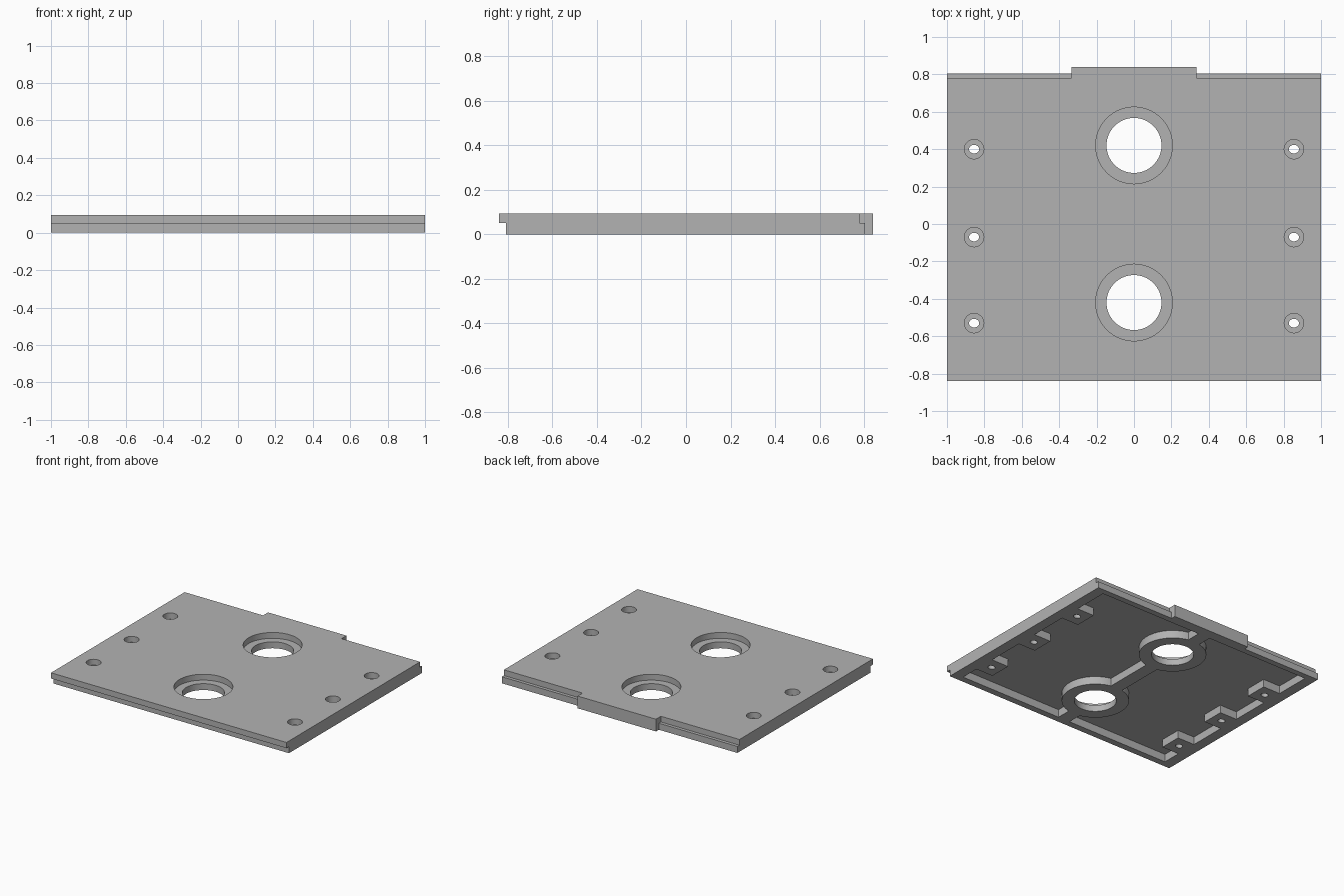
import bpy
import bmesh
from mathutils import Matrix, Vector

if "Cube" in bpy.data.objects:
    bpy.data.objects.remove(bpy.data.objects["Cube"], do_unlink=True)

HEIGHT = 0.094
STEP = 0.05          # height of the edge rebates
POCKET = 0.06        # depth of the underside pocket
BORE = 0.045         # depth of the counterbores
HOLE_Y = (-0.42, 0.42)
SCREW_X = 0.855
SCREW_Y = (-0.53, -0.07, 0.40)


def make_object(name, bm):
    mesh = bpy.data.meshes.new(name)
    bm.to_mesh(mesh)
    bm.free()
    obj = bpy.data.objects.new(name, mesh)
    bpy.context.collection.objects.link(obj)
    return obj


def box(name, x0, x1, y0, y1, z0, z1):
    lo, hi = Vector((x0, y0, z0)), Vector((x1, y1, z1))
    bm = bmesh.new()
    bmesh.ops.create_cube(bm, size=1)
    bmesh.ops.scale(bm, vec=hi - lo, verts=bm.verts)
    bmesh.ops.translate(bm, vec=(lo + hi) / 2, verts=bm.verts)
    return make_object(name, bm)


def cylinder(name, x, y, z0, z1, rx, ry=None, sides=64):
    bm = bmesh.new()
    place = Matrix.Translation((x, y, (z0 + z1) / 2))
    place = place @ Matrix.Diagonal((rx, ry or rx, z1 - z0, 1))
    bmesh.ops.create_cone(bm, cap_ends=True, segments=sides, radius1=1,
                          radius2=1, depth=1, matrix=place)
    return make_object(name, bm)


def cut(target, cutters):
    """Subtract each cutter, keep the result and discard the cutters."""
    for c in cutters:
        c.hide_render = True
        mod = target.modifiers.new("cut", "BOOLEAN")
        mod.operation = "DIFFERENCE"
        mod.solver = "EXACT"
        mod.object = c
    bpy.context.view_layer.update()
    graph = bpy.context.evaluated_depsgraph_get()
    result = bpy.data.meshes.new_from_object(target.evaluated_get(graph))
    target.modifiers.clear()
    target.data = result
    for c in cutters:
        bpy.data.objects.remove(c, do_unlink=True)


# Solid plate, with rebates under the front edge and beside the rear tab
plate = box("cover_plate", -1, 1, -0.84, 0.84, 0, HEIGHT)
rebates = [box("front_rebate", -2, 2, -2, -0.81, -1, STEP)]
for side in (-1, 1):
    x0, x1 = sorted((side * 0.333, side * 2))
    rebates.append(box("rear_notch", x0, x1, 0.805, 2, -1, 1))
    rebates.append(box("rear_rebate", x0, x1, 0.78, 2, STEP, 1))
cut(plate, rebates)

# Underside pocket, leaving a centre rib, hole rings and screw bosses
pocket = box("pocket", -0.92, 0.92, -0.76, 0.76, -0.1, POCKET)
kept = [box("centre_rib", -0.05, 0.05, -1, 1, -1, 1)]
for y in HOLE_Y:
    kept.append(cylinder("hole_ring", 0, y, -1, 1, 0.235))
for side in (-1, 1):
    for y in SCREW_Y:
        x0, x1 = sorted((side * 0.775, side * 1.2))
        kept.append(box("screw_boss", x0, x1, y - 0.085, y + 0.085, -1, 1))
cut(pocket, kept)
cut(plate, [pocket])

# Counterbored large holes and screw holes
holes = []
for y in HOLE_Y:
    holes.append(cylinder("large_bore", 0, y, HEIGHT - BORE, 1, 0.205))
    holes.append(cylinder("large_hole", 0, y, -1, 1, 0.147))
for x in (-SCREW_X, SCREW_X):
    for y in SCREW_Y:
        holes.append(cylinder("screw_bore", x, y, HEIGHT - BORE, 1, 0.052, sides=32))
        holes.append(cylinder("screw_hole", x, y, -1, 1, 0.027, 0.023, sides=32))
cut(plate, holes)

# Single grey finish
grey = bpy.data.materials.new("plain_grey")
grey.use_nodes = True
colour = (0.45, 0.45, 0.45, 1)
grey.diffuse_color = colour
grey.node_tree.nodes["Principled BSDF"].inputs["Base Color"].default_value = colour
plate.data.materials.clear()
plate.data.materials.append(grey)
for face in plate.data.polygons:
    face.material_index = 0

# Smooth the round walls, keep the machined edges sharp
bpy.ops.object.select_all(action="DESELECT")
plate.select_set(True)
bpy.context.view_layer.objects.active = plate
bpy.ops.object.shade_smooth_by_angle(angle=0.5)
